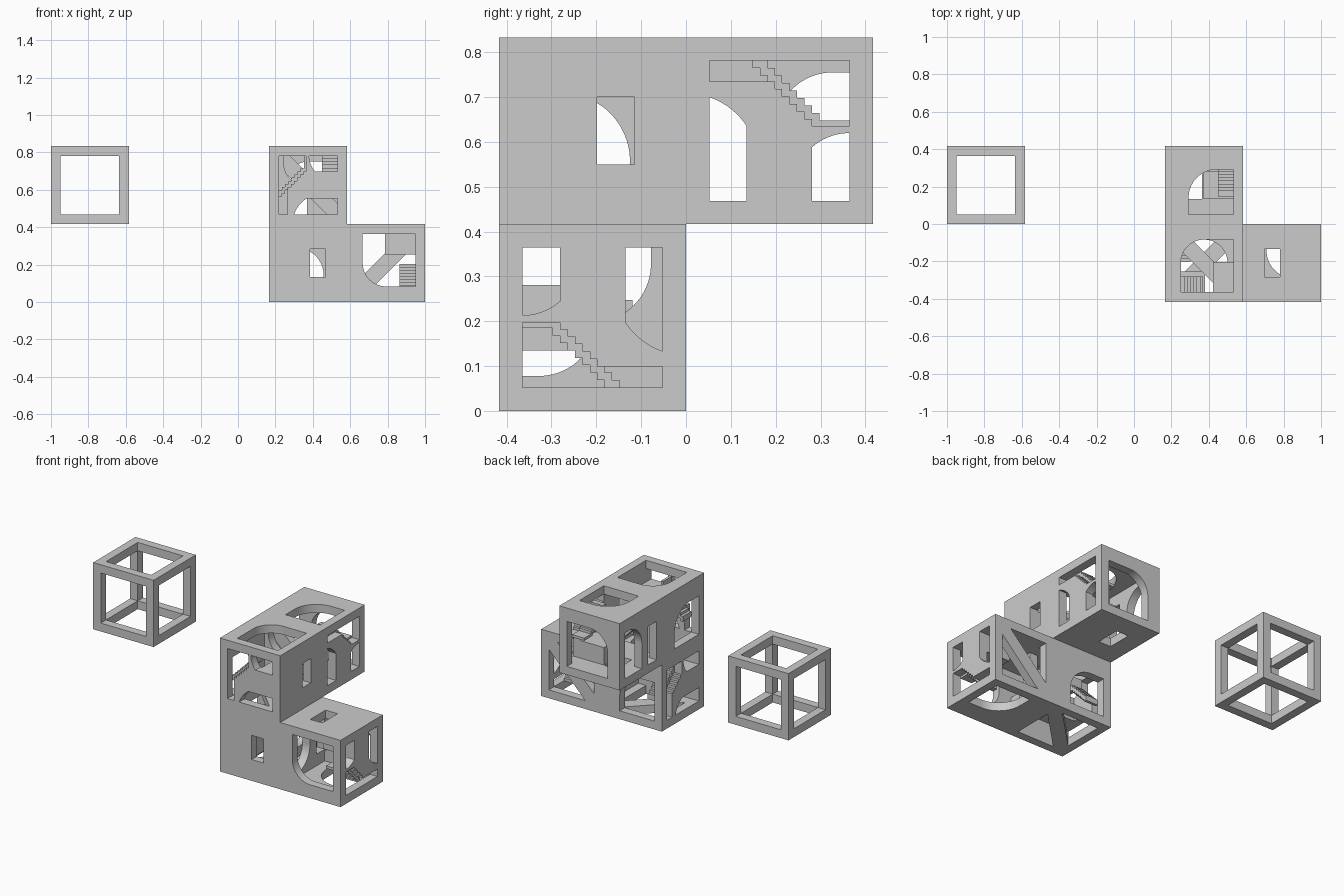
import bpy, bmesh, math
from mathutils import Matrix, Vector

if "Cube" in bpy.data.objects:
    bpy.data.objects.remove(bpy.data.objects["Cube"])

C = 5 / 12          # size of one cube module
U = C / 8           # design unit: cube is 8 units, walls are 1 unit


def obj(name, bm):
    me = bpy.data.meshes.new(name)
    bmesh.ops.recalc_face_normals(bm, faces=bm.faces[:])
    bm.to_mesh(me)
    bm.free()
    o = bpy.data.objects.new(name, me)
    bpy.context.collection.objects.link(o)
    return o


def add_box(bm, lo, hi):
    m = Matrix.Translation((Vector(lo) + Vector(hi)) / 2) @ Matrix.Diagonal(
        [hi[i] - lo[i] for i in range(3)] + [1])
    bmesh.ops.create_cube(bm, size=1, matrix=m)


def box(name, lo, hi):
    bm = bmesh.new()
    add_box(bm, lo, hi)
    return obj(name, bm)


def prism(pts, axis, sign):
    """Cutter through the wall on the given side; pts use the other two axes in order."""
    bm = bmesh.new()

    def place(p, d):
        c = list(p)
        c.insert(axis, d * sign)
        return bm.verts.new(c)
    a = [place(p, 2.6) for p in pts]
    b = [place(p, 4.6) for p in pts]
    bm.faces.new(a)
    bm.faces.new(b)
    n = len(pts)
    for i in range(n):
        bm.faces.new((a[i], a[(i + 1) % n], b[(i + 1) % n], b[i]))
    return obj("cutter", bm)


def arc(cx, cy, r, a0, a1, n=20):
    return [(cx + r * math.cos(math.radians(a0 + (a1 - a0) * i / n)),
             cy + r * math.sin(math.radians(a0 + (a1 - a0) * i / n))) for i in range(n + 1)]


def rect(x0, y0, x1, y1):
    return [(x0, y0), (x1, y0), (x1, y1), (x0, y1)]


def round_top_left(x0, y0, x1, y1, r):
    return [(x0, y0), (x1, y0), (x1, y1)] + arc(x0 + r, y1 - r, r, 90, 180)


def cut(target, cutters):
    for c in cutters:
        m = target.modifiers.new("cut", 'BOOLEAN')
        m.operation, m.solver, m.object = 'DIFFERENCE', 'EXACT', c
        bpy.context.view_layer.objects.active = target
        bpy.ops.object.modifier_apply(modifier=m.name)
    for c in cutters:
        bpy.data.objects.remove(c)


# Stepped notch outline
notch = [(-3, 3), (3, 3), (3, .2), (1.4, .2), (1.4, .5)]
for i in range(5):
    x, z = 1.4 - .32 * (i + 1), .5 + .32 * i
    notch += [(x, z), (x, z + .32)]
notch.append((-3, 2.1))

# Arched slots beside the notch
tall = [(-3, -3), (-1.4, -3)] + arc(-4, -1.5, 3.1, 33, 71.2, 12)
tall[-1] = (-3, tall[-1][1])
tall[2] = (-1.4, tall[2][1])
short = [(1.4, -3), (3, -3)] + arc(3, -2.53, 2.43, 90, 131.2, 12)

# Hollow room with a different opening in every wall
room = box("room_shell", (-4,) * 3, (4,) * 3)
s = .8 * math.sqrt(2)
cut(room, [
    box("cutter", (-3,) * 3, (3,) * 3),
    prism(notch, 0, 1), prism(tall, 0, 1), prism(short, 0, 1),
    prism(round_top_left(-.2, -3, 3, 2.5, 2.5), 0, -1),
    prism(rect(-3, -3, -1.4, 1.6), 0, -1),
    prism(round_top_left(-1.6, -3, 3, 1.6, 2.9), 2, 1),
    prism(rect(-1.8, -1.45, -.2, 1.45), 2, -1),
    prism(round_top_left(-2.4, -3, 3, 2.4, 2.4), 1, 1),
    prism([(-3, 3 - s), (-3, -3), (3 - s, -3)], 1, -1),
    prism([(3, s - 3), (3, 3), (s - 3, 3)], 1, -1),
])

# Inner staircase with landing, and the block hanging beside it
bm = bmesh.new()
for i in range(9):
    y, z = -1.16 + .32 * i, 2.68 - .32 * i
    add_box(bm, (1.4, y, z), (3, y + .32, min(z + .64, 3)))
add_box(bm, (1.4, 1.72, .12), (3, 3, .44))
stairs = obj("stairs", bm)
block = box("inner_block", (-.1, -1.4, -3), (3, 1.4, -.9))

# Four rotated copies of the room form the chain
h = C / 2
layout = {
    "upper_back": ((.375, h, 3 * h), ((1, 0, 0), (0, 1, 0), (0, 0, 1))),
    "upper_front": ((.375, -h, 3 * h), ((0, 0, -1), (-1, 0, 0), (0, 1, 0))),
    "lower_left": ((.375, -h, h), ((-1, 0, 0), (0, 0, 1), (0, 1, 0))),
    "lower_right": ((.375 + C, -h, h), ((1, 0, 0), (0, -1, 0), (0, 0, -1))),
}
for name, (loc, rot) in layout.items():
    m = Matrix.Translation(loc) @ Matrix(rot).to_4x4() @ Matrix.Scale(U, 4)
    for part in (room, stairs, block):
        me = part.data.copy()
        me.transform(m)
        o = bpy.data.objects.new(name + "_" + part.name, me)
        bpy.context.collection.objects.link(o)
for part in (room, stairs, block):
    bpy.data.objects.remove(part)

# Separate open frame cube
frame = box("open_frame", (-4,) * 3, (4,) * 3)
cut(frame, [box("cutter", [-5 if a == k else -3 for a in range(3)],
                [5 if a == k else 3 for a in range(3)]) for k in range(3)])
frame.data.transform(Matrix.Translation((-1 + h, h, 3 * h)) @ Matrix.Scale(U, 4))
